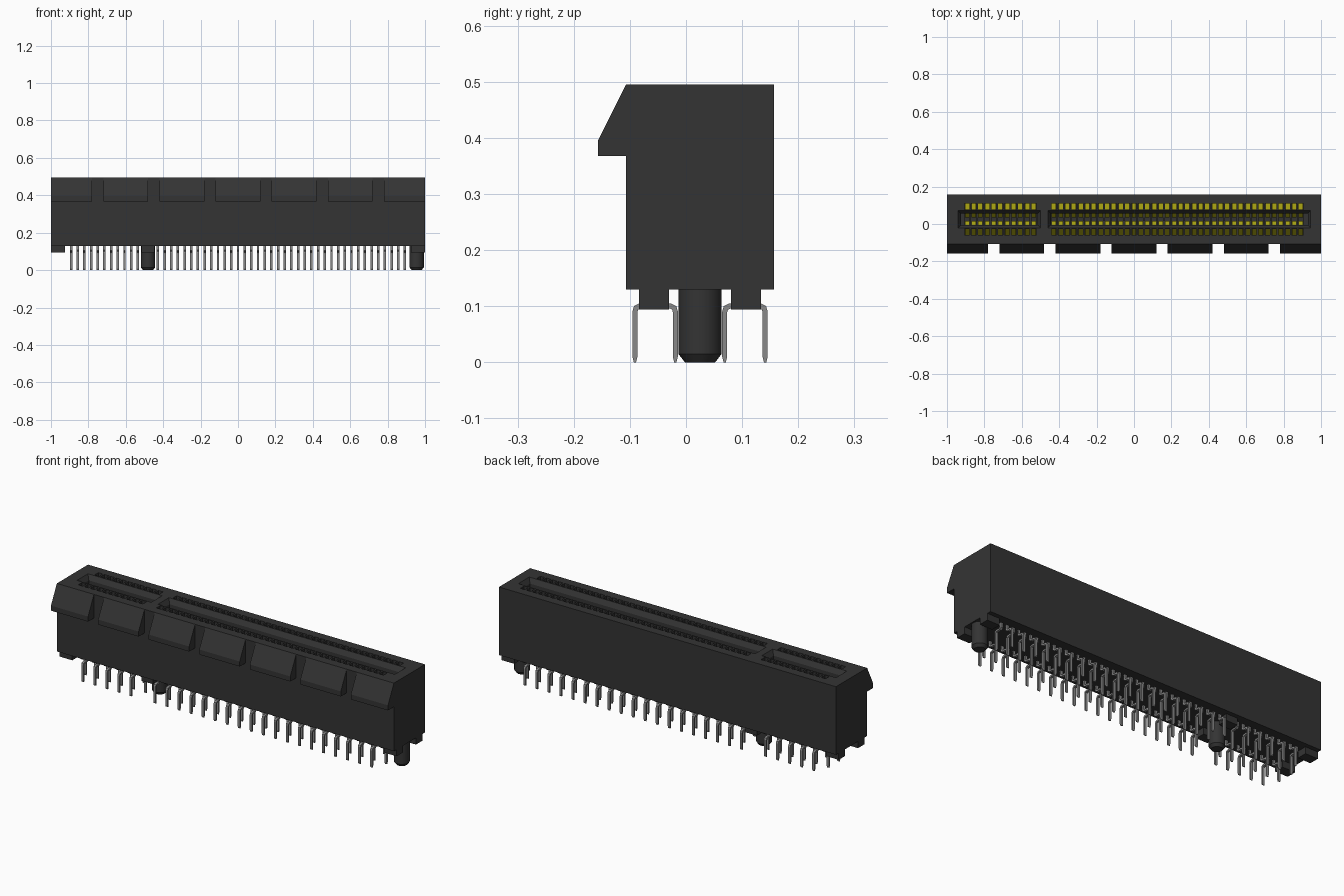
import bpy, bmesh, math
from mathutils import Vector

if "Cube" in bpy.data.objects:
    bpy.data.objects.remove(bpy.data.objects["Cube"], do_unlink=True)

YC = 0.025                      # centre line of the housing
Y0, Y1 = -0.107, 0.157          # housing front and back
Z0, Z1 = 0.13, 0.495            # housing bottom and top
PITCH = 0.0357
POSITIONS = [i for i in range(51) if i not in (11, 12)]   # gap is the key


def material(name, rgb, rough=0.6):
    m = bpy.data.materials.new(name)
    m.use_nodes = True
    m.diffuse_color = (*rgb, 1)
    bsdf = m.node_tree.nodes["Principled BSDF"]
    bsdf.inputs["Base Color"].default_value = (*rgb, 1)
    bsdf.inputs["Roughness"].default_value = rough
    return m


BLACK = material("black plastic", (0.034, 0.034, 0.034))
GREY = material("grey metal", (0.25, 0.25, 0.25))
GOLD = material("yellow contact", (0.50, 0.46, 0.008))


def prism(bm, profile, x0, x1):
    """Extrude a closed (y, z) profile along x."""
    a = [bm.verts.new((x0, y, z)) for y, z in profile]
    b = [bm.verts.new((x1, y, z)) for y, z in profile]
    bm.faces.new(a)
    bm.faces.new(b[::-1])
    n = len(profile)
    for i in range(n):
        j = (i + 1) % n
        bm.faces.new((a[j], a[i], b[i], b[j]))


def rect(y0, y1, z0, z1):
    return [(y0, z0), (y1, z0), (y1, z1), (y0, z1)]


def finish(bm, name, mat):
    bmesh.ops.recalc_face_normals(bm, faces=bm.faces)
    me = bpy.data.meshes.new(name)
    bm.to_mesh(me)
    bm.free()
    me.materials.append(mat)
    ob = bpy.data.objects.new(name, me)
    bpy.context.collection.objects.link(ob)
    return ob


def ribbon(path, thick, tip=None):
    """Closed outline around an open (y, z) path; tip is the end thickness."""
    pts = [Vector(p) for p in path]
    left, right = [], []
    for i, p in enumerate(pts):
        d0 = (p - pts[i - 1]).normalized() if i else None
        d1 = (pts[i + 1] - p).normalized() if i < len(pts) - 1 else None
        t = ((d0 or d1) + (d1 or d0)).normalized()
        n = Vector((-t.y, t.x))
        w = thick / 2 / max(0.4, t.dot(d1 or d0))
        if tip and i == len(pts) - 1:
            w = tip / 2
        left.append(tuple(p + n * w))
        right.append(tuple(p - n * w))
    return left + right[::-1]


def side(profile, s):
    """Place a profile given as offsets from the centre line; s is +1 back, -1 front."""
    return [(YC + s * y, z) for y, z in profile]


def pos_x(i):
    return (i - 25) * PITCH


def cut(ob, cutter):
    cutter.hide_render = True
    mod = ob.modifiers.new("cut", 'BOOLEAN')
    mod.operation = 'DIFFERENCE'
    mod.solver = 'EXACT'
    mod.object = cutter
    bpy.context.view_layer.objects.active = ob
    bpy.ops.object.modifier_apply(modifier=mod.name)
    bpy.data.objects.remove(cutter, do_unlink=True)


# Housing block
bm = bmesh.new()
prism(bm, rect(Y0, Y1, Z0, Z1), -1, 1)
housing = finish(bm, "housing", BLACK)

# Contact chambers: two top openings joined below the slot walls
TOP = Z1 + 0.02
chamber = [(0.085, 0.15), (0.085, TOP), (0.053, TOP), (0.053, 0.42)]
chamber = side(chamber, 1) + side(chamber, -1)[::-1]
bm = bmesh.new()
for i in POSITIONS:
    prism(bm, chamber, pos_x(i) - 0.0135, pos_x(i) + 0.0135)
cut(housing, finish(bm, "chamber_cutter", BLACK))

# Card slots with a chamfered mouth
bm = bmesh.new()
for x0, x1 in ((-0.94, -0.50), (-0.46, 0.945)):
    rings = []
    for z, inset in ((0.20, 0.016), (0.47, 0.016), (Z1, 0.0), (TOP, 0.0)):
        w = 0.046 - inset
        rings.append([bm.verts.new(c) for c in (
            (x0 + inset, YC - w, z), (x1 - inset, YC - w, z),
            (x1 - inset, YC + w, z), (x0 + inset, YC + w, z))])
    bm.faces.new(rings[0])
    bm.faces.new(rings[-1])
    for a, b in zip(rings, rings[1:]):
        for k in range(4):
            bm.faces.new((a[k], a[(k + 1) % 4], b[(k + 1) % 4], b[k]))
cut(housing, finish(bm, "slot_cutter", BLACK))

# Sloped ledges along the front
for k in range(-3, 4):
    bm = bmesh.new()
    prism(bm, [(Y0, Z1), (-0.157, 0.395), (-0.157, 0.368), (Y0, 0.368)],
          max(-1, k * 0.3 - 0.12), min(1, k * 0.3 + 0.12))
    finish(bm, f"front_ledge_{k + 4}", BLACK)

# Standoff feet at the ends and under the key
for n, (x0, x1) in enumerate(((-1, -0.925), (-0.515, -0.447), (0.925, 1))):
    for s, where in ((-1, "front"), (1, "back")):
        bm = bmesh.new()
        prism(bm, side(rect(0.055, 0.109, 0.094, Z0), s), x0, x1)
        finish(bm, f"{where}_foot_{n + 1}", BLACK)

# Round locating pegs with chamfered ends
for n, x in enumerate((-0.481, 0.955)):
    bm = bmesh.new()
    rings = []
    for r, z in ((0.027, 0), (0.0385, 0.015), (0.0385, Z0)):
        rings.append([bm.verts.new((x + r * math.cos(a * math.tau / 32),
                                    YC + r * math.sin(a * math.tau / 32), z))
                      for a in range(32)])
    bm.faces.new(rings[0])
    bm.faces.new(rings[-1])
    for a, b in zip(rings, rings[1:]):
        for k in range(32):
            bm.faces.new((a[k], a[(k + 1) % 32], b[(k + 1) % 32], b[k]))
    peg = finish(bm, f"locating_peg_{n + 1}", BLACK)
    bpy.ops.object.select_all(action='DESELECT')
    peg.select_set(True)
    bpy.context.view_layer.objects.active = peg
    bpy.ops.object.shade_smooth_by_angle(angle=math.radians(30))

# Spring contacts: lean into the slot, then flare out at the tip
spring = ribbon([(0.082, 0.148), (0.080, 0.19), (0.018, 0.335),
                 (0.014, 0.35), (0.018, 0.365), (0.036, 0.40)], 0.008)
# Solder leads: step outward or inward alternately, then drop down
def lead(y):
    d = 1 if y > 0.082 else -1
    return ribbon([(0.082, 0.15), (0.082, 0.106), (0.082 + d * 0.008, 0.100),
                   (y - d * 0.008, 0.100), (y - d * 0.002, 0.097), (y, 0.090),
                   (y, 0.010), (y, 0.0)], 0.009, 0.004)


leads = {0: lead(0.044), 1: lead(0.116)}
for s, where in ((-1, "front"), (1, "back")):
    bc, bl = bmesh.new(), bmesh.new()
    for i in POSITIONS:
        x = pos_x(i)
        prism(bc, side(spring, s), x - 0.012, x + 0.012)
        prism(bl, side(leads[i % 2], s), x - 0.0065, x + 0.0065)
    finish(bc, f"{where}_spring_contacts", GOLD)
    finish(bl, f"{where}_solder_leads", GREY)
